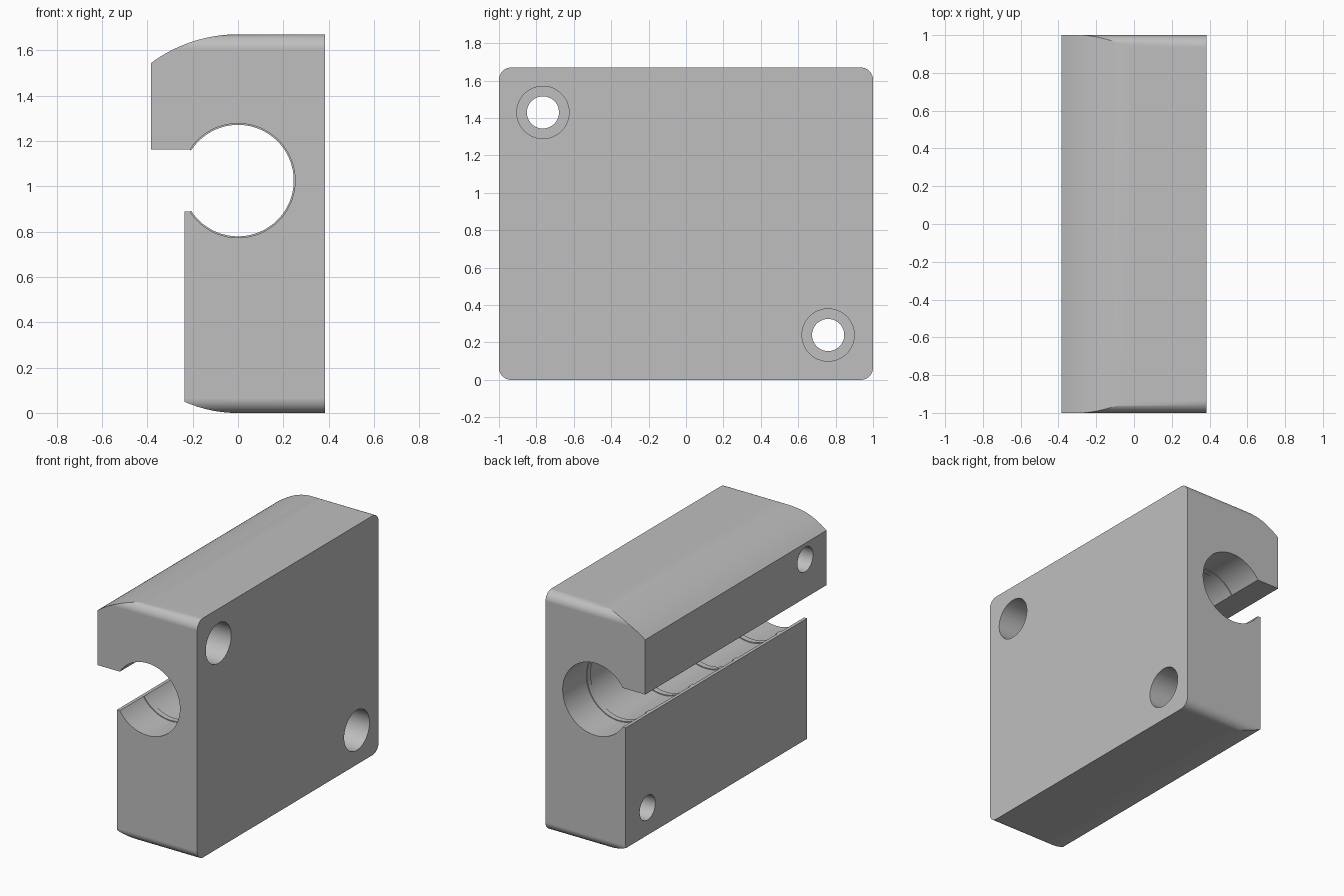
import bpy, bmesh
from math import sin, cos, radians, asin, degrees

if "Cube" in bpy.data.objects:
    bpy.data.objects.remove(bpy.data.objects["Cube"], do_unlink=True)

DEPTH, HEIGHT, FLAT_X = 2.0, 1.67, 0.385
BORE_Z, BORE_R, LIP_ANGLE = 1.025, 0.252, 147.3

grey = bpy.data.materials.new("plain grey")
grey.use_nodes = True
grey.diffuse_color = (0.52, 0.52, 0.52, 1)
grey.node_tree.nodes["Principled BSDF"].inputs["Base Color"].default_value = (0.52, 0.52, 0.52, 1)


def arc(cx, cz, r, a0, a1, n):
    angles = [radians(a0 + (a1 - a0) * i / n) for i in range(n + 1)]
    return [(cx + r * cos(a), cz + r * sin(a)) for a in angles]


def prism(name, pts, axis, lo, hi):
    """Extrude a closed outline along x (outline in y, z) or y (outline in x, z)."""
    bm = bmesh.new()
    place = (lambda p: (lo, p[0], p[1])) if axis == "x" else (lambda p: (p[0], lo, p[1]))
    face = bm.faces.new([bm.verts.new(place(p)) for p in pts])
    new = bmesh.ops.extrude_face_region(bm, geom=[face])["geom"]
    shift = (hi - lo, 0, 0) if axis == "x" else (0, hi - lo, 0)
    bmesh.ops.translate(bm, vec=shift, verts=[v for v in new if isinstance(v, bmesh.types.BMVert)])
    bmesh.ops.recalc_face_normals(bm, faces=bm.faces)
    mesh = bpy.data.meshes.new(name)
    bm.to_mesh(mesh)
    bm.free()
    mesh.materials.append(grey)
    ob = bpy.data.objects.new(name, mesh)
    bpy.context.collection.objects.link(ob)
    return ob


def select(ob):
    bpy.ops.object.select_all(action="DESELECT")
    ob.select_set(True)
    bpy.context.view_layer.objects.active = ob


def boolean(ob, cutter, operation):
    mod = ob.modifiers.new(operation.lower(), "BOOLEAN")
    mod.object, mod.operation, mod.solver = cutter, operation, "EXACT"
    select(ob)
    bpy.ops.object.modifier_apply(modifier=mod.name)
    bpy.data.objects.remove(cutter, do_unlink=True)


def finish(ob):
    select(ob)
    bpy.ops.object.shade_smooth_by_angle(angle=radians(25))
    mod = ob.modifiers.new("even shading", "WEIGHTED_NORMAL")
    mod.keep_sharp = True


# Cross-section: flat back, domed top, hooked jaw, round bore, curved foot
EPS = 0.0005
TOP_R, FOOT_R, JAW_X, FOOT_X = 0.645, 0.586, -0.385, -0.235
top_end = 90 + degrees(asin(-JAW_X / TOP_R))
foot_end = 270 - degrees(asin(-FOOT_X / FOOT_R))
outline = [(FLAT_X, -EPS), (FLAT_X, HEIGHT + EPS)]
outline += arc(0, BORE_Z + EPS, TOP_R, 90, top_end, 16)
bore = arc(0, BORE_Z, BORE_R, LIP_ANGLE, -LIP_ANGLE, 80)
outline += [(JAW_X, bore[0][1])] + bore + [(FOOT_X, bore[-1][1])]
outline += arc(0, FOOT_R - EPS, FOOT_R, foot_end, 270, 12)
body = prism("clamp_body", outline, "y", -1.2, 1.2)

# Rounded end corners
R = 0.065
corners = []
for sy, sz, start in ((1, 1, 0), (-1, 1, 90), (-1, 0, 180), (1, 0, 270)):
    cz = HEIGHT - R if sz else R
    corners += arc(sy * (DEPTH / 2 - R), cz, R, start, start + 90, 12)
boolean(body, prism("corner_cutter", corners, "x", -0.6, 0.6), "INTERSECT")

# Two diagonal screw holes with deep counterbores
for y, z in ((-0.765, 1.43), (0.76, 0.24)):
    for radius, start in ((0.086, -0.6), (0.14, -0.05)):
        circle = arc(y, z, radius, 0, 360, 48)[:-1]
        boolean(body, prism("hole_cutter", circle, "x", start, 0.6), "DIFFERENCE")
finish(body)

# Thin grip ridges inside the bore
for i, y in enumerate((-0.72, -0.24, 0.24, 0.72)):
    ring = arc(0, BORE_Z, BORE_R - 0.006, LIP_ANGLE, -LIP_ANGLE, 80)
    ring += arc(0, BORE_Z, BORE_R + 0.004, -LIP_ANGLE, LIP_ANGLE, 80)
    finish(prism(f"grip_ridge_{i + 1}", ring, "y", y - 0.02, y + 0.02))
